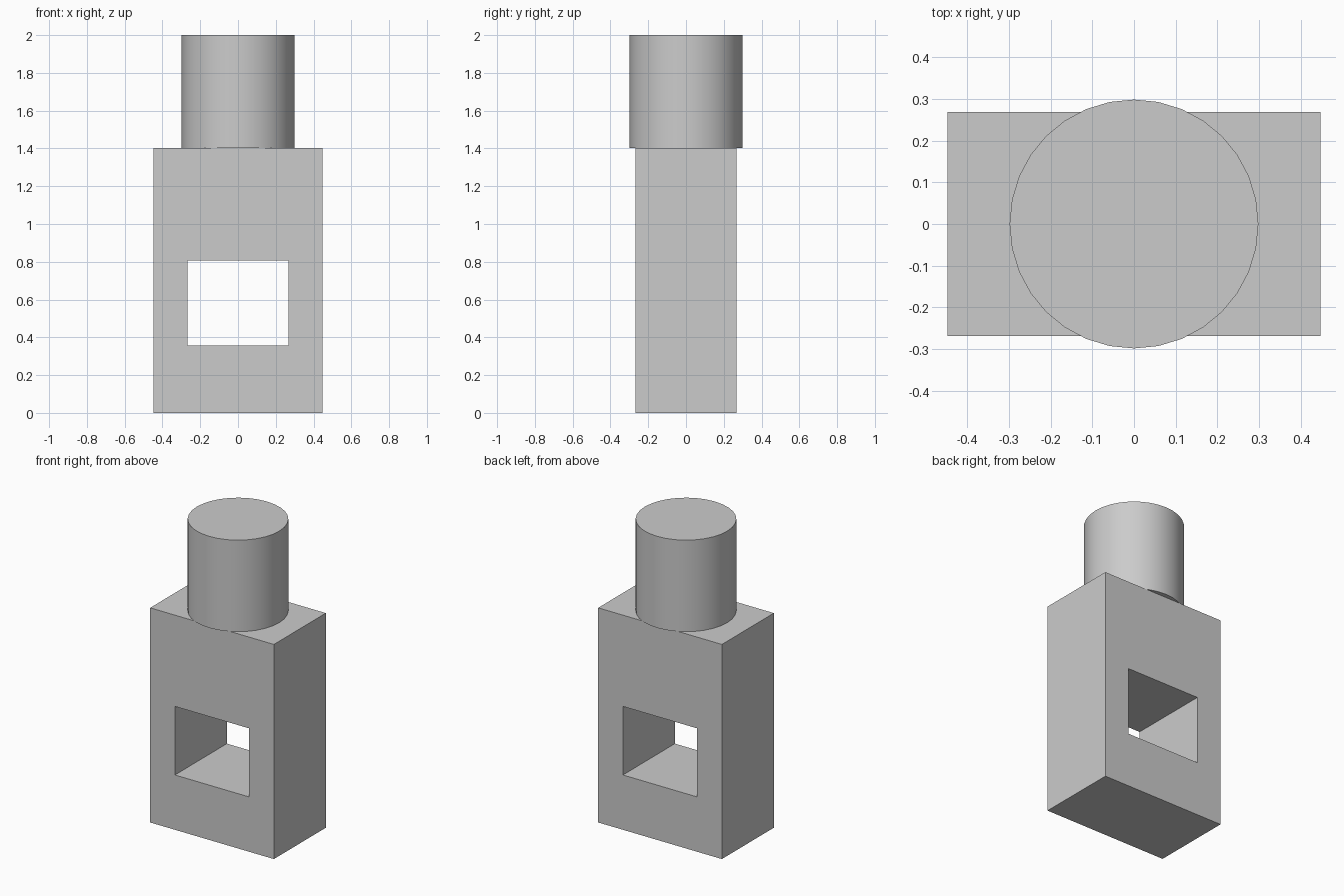
import bpy
import bmesh

cube = bpy.data.objects.get("Cube")
if cube:
    bpy.data.objects.remove(cube)

grey = bpy.data.materials.new("plain_grey")
grey.use_nodes = True
colour = (0.6, 0.6, 0.6, 1)
grey.diffuse_color = colour
grey.node_tree.nodes["Principled BSDF"].inputs["Base Color"].default_value = colour

HALF_WIDTH, HALF_DEPTH, BODY_TOP = 0.447, 0.268, 1.402
HOLE_HALF, HOLE_BOTTOM, HOLE_TOP = 0.268, 0.358, 0.806


def rectangle(bm, half, bottom, top):
    """Loop of vertices on the front plane of the body."""
    corners = [(-half, bottom), (half, bottom), (half, top), (-half, top)]
    return [bm.verts.new((x, -HALF_DEPTH, z)) for x, z in corners]


# Body: rectangular frame around the window, extruded front to back
bm = bmesh.new()
outer = rectangle(bm, HALF_WIDTH, 0, BODY_TOP)
inner = rectangle(bm, HOLE_HALF, HOLE_BOTTOM, HOLE_TOP)
for i in range(4):
    j = (i + 1) % 4
    bm.faces.new((outer[i], outer[j], inner[j], inner[i]))
front = bm.faces[:]
back = bmesh.ops.extrude_face_region(bm, geom=front, use_keep_orig=True)["geom"]
bmesh.ops.translate(bm, vec=(0, 2 * HALF_DEPTH, 0),
                    verts=[v for v in back if isinstance(v, bmesh.types.BMVert)])
bmesh.ops.recalc_face_normals(bm, faces=bm.faces[:])
mesh = bpy.data.meshes.new("body")
bm.to_mesh(mesh)
bm.free()
body = bpy.data.objects.new("body", mesh)
bpy.context.collection.objects.link(body)
mesh.materials.append(grey)

# Neck: upright cylinder standing on the body
height = 2 - BODY_TOP
bpy.ops.mesh.primitive_cylinder_add(vertices=32, radius=0.298, depth=height,
                                    location=(0, 0, BODY_TOP + height / 2))
neck = bpy.context.object
neck.name = "neck"
neck.data.materials.append(grey)
bpy.ops.object.shade_smooth_by_angle()
